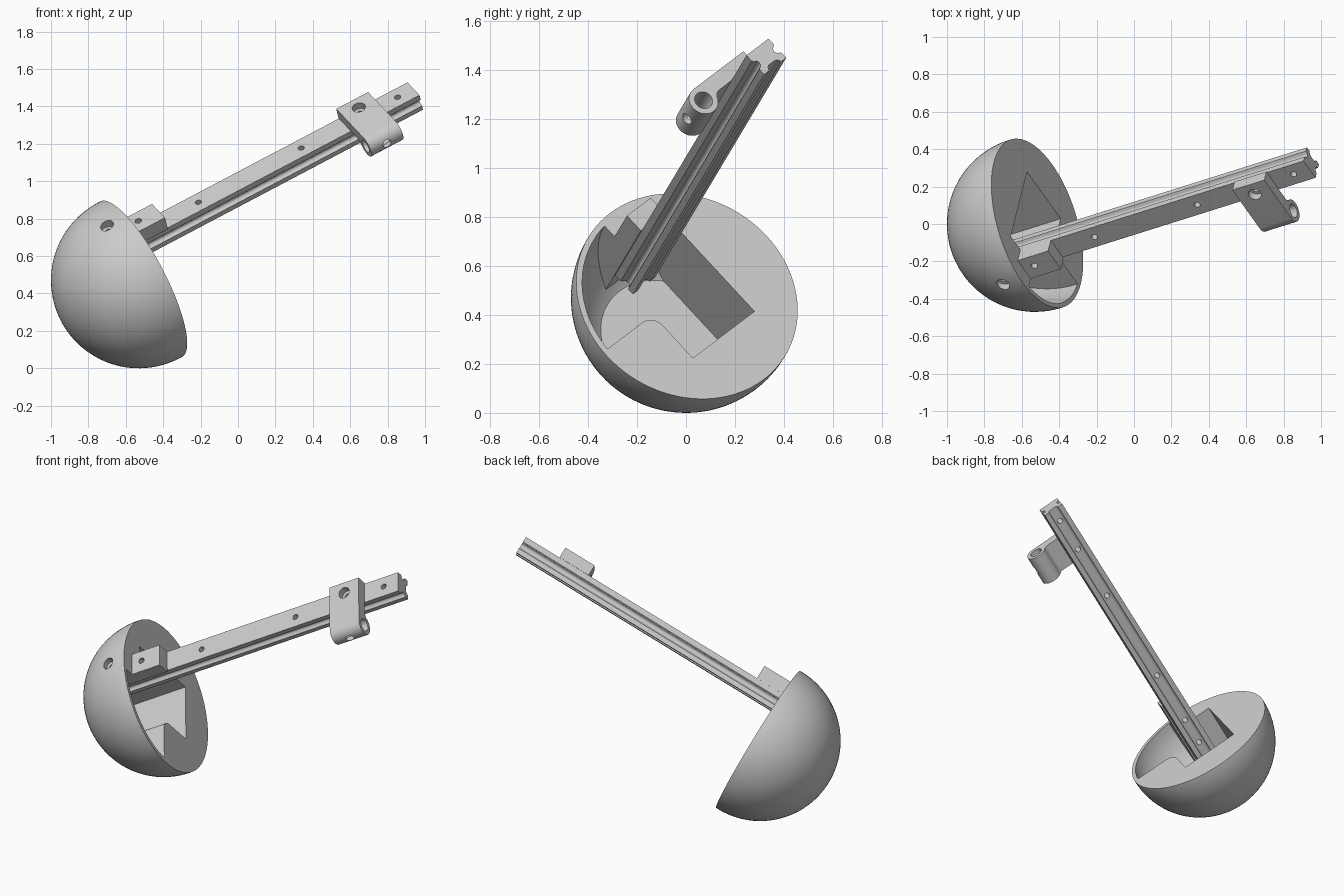
import bpy, bmesh
from math import sin, cos, radians, pi
from mathutils import Matrix, Vector

old = bpy.data.objects.get("Cube")
if old:
    bpy.data.objects.remove(old, do_unlink=True)

grey = bpy.data.materials.new("light grey")
grey.use_nodes = True
grey.diffuse_color = (0.6, 0.6, 0.6, 1)
grey.node_tree.nodes["Principled BSDF"].inputs["Base Color"].default_value = (0.6, 0.6, 0.6, 1)

# Local frame: x along the rail, y across it, z out of its flat top
along = Vector((0.852, 0.268, 0.449)).normalized()
level = Vector((-along.y, along.x, 0)).normalized()
rise = along.cross(level)
tilt = radians(36)
across = cos(tilt) * level + sin(tilt) * rise
out = along.cross(across)
FRAME = Matrix((along, across, out)).transposed().to_4x4()
FRAME.translation = (-0.53, 0, 0.47)

RADIUS, RIM = 0.47, 0.015
RAIL_Y, RAIL_TOP, RAIL_BOTTOM = 0.014, 0.295, 0.187
START, END = -0.21, 1.79
CLIP_X = 1.46
HOLES = (-0.1, 0.08, 0.44, 1.085, CLIP_X, 1.69)


def make(name, bm):
    bmesh.ops.recalc_face_normals(bm, faces=bm.faces)
    mesh = bpy.data.meshes.new(name)
    bm.to_mesh(mesh)
    bm.free()
    obj = bpy.data.objects.new(name, mesh)
    bpy.context.collection.objects.link(obj)
    return obj


def prism(name, outline, x0, x1):
    """Extrude a (y, z) outline along x."""
    bm = bmesh.new()
    face = bm.faces.new([bm.verts.new((x0, y, z)) for y, z in outline])
    ext = bmesh.ops.extrude_face_region(bm, geom=[face])
    verts = [g for g in ext["geom"] if isinstance(g, bmesh.types.BMVert)]
    bmesh.ops.translate(bm, verts=verts, vec=(x1 - x0, 0, 0))
    return make(name, bm)


def ball(name, radius):
    bm = bmesh.new()
    bmesh.ops.create_uvsphere(bm, u_segments=96, v_segments=48, radius=radius,
                              matrix=Matrix.Rotation(pi / 2, 4, 'Y'))
    return make(name, bm)


def rod(p0, p1, radius):
    p0, p1 = Vector(p0), Vector(p1)
    turn = (p1 - p0).to_track_quat('Z', 'Y').to_matrix().to_4x4()
    bm = bmesh.new()
    bmesh.ops.create_cone(bm, cap_ends=True, segments=32, radius1=radius, radius2=radius,
                          depth=(p1 - p0).length,
                          matrix=Matrix.Translation((p0 + p1) / 2) @ turn)
    return make("cutter", bm)


def combine(obj, other, operation='DIFFERENCE'):
    """Apply a boolean and discard the helper."""
    mod = obj.modifiers.new("boolean", 'BOOLEAN')
    mod.operation, mod.solver, mod.object = operation, 'EXACT', other
    bpy.context.view_layer.update()
    graph = bpy.context.evaluated_depsgraph_get()
    mesh = bpy.data.meshes.new_from_object(obj.evaluated_get(graph))
    obj.modifiers.clear()
    obj.data = mesh
    bpy.data.objects.remove(other, do_unlink=True)


def arc(cy, cz, r, a0, a1, n):
    return [(cy + r * cos(radians(a0 + (a1 - a0) * i / n)),
             cz + r * sin(radians(a0 + (a1 - a0) * i / n))) for i in range(n + 1)]


def finish(obj):
    obj.data.materials.clear()
    obj.data.materials.append(grey)
    obj.matrix_world = FRAME
    bpy.ops.object.select_all(action='DESELECT')
    obj.select_set(True)
    bpy.context.view_layer.objects.active = obj
    bpy.ops.object.shade_smooth_by_angle(angle=radians(30))


# Half-sphere base, cut flat at the rim
base = ball("hemisphere_base", RADIUS)
bm = bmesh.new()
bm.from_mesh(base.data)
cut = bmesh.ops.bisect_plane(bm, geom=bm.verts[:] + bm.edges[:] + bm.faces[:],
                             plane_co=(RIM, 0, 0), plane_no=(1, 0, 0), clear_outer=True)
bmesh.ops.contextual_create(
    bm, geom=[g for g in cut["geom_cut"] if isinstance(g, bmesh.types.BMEdge)])
bmesh.ops.recalc_face_normals(bm, faces=bm.faces)
bm.to_mesh(base.data)
bm.free()

# Pocket: stepped outline with one rounded corner, kept inside the shell
outline = [(0.185, -0.22), (-0.178, -0.22)]
outline += arc(-0.238, -0.035, 0.06, 0, 90, 10)
outline += [(-0.6, 0.025), (-0.6, 0.6), (-0.06, 0.6), (-0.06, RAIL_TOP), (0.185, RAIL_TOP)]
pocket = prism("pocket_cutter", outline, -0.36, 0.3)
combine(pocket, ball("pocket_limit", 0.445), 'INTERSECT')
combine(base, pocket)

# Mounting block that clamps the rail to the base
block = prism("mounting_block", [(-0.06, RAIL_TOP), (0.08, RAIL_TOP), (0.08, 0.38), (-0.06, 0.38)],
              -0.02, 0.205)
combine(base, block, 'UNION')
for x in HOLES[:2]:
    combine(base, rod((x, RAIL_Y, 0.27), (x, RAIL_Y, 0.6), 0.018))
combine(base, rod((HOLES[0], RAIL_Y, 0.415), (HOLES[0], RAIL_Y, 0.6), 0.036))
finish(base)

# Rail: flat top, rounded side grooves, channel underneath
half = [(0.065, RAIL_TOP), (0.065, 0.262), (0.058, 0.256)]
half += arc(0.062, 0.238, 0.018, 100, 260, 8)
half += [(0.065, 0.216), (0.065, RAIL_BOTTOM), (0.034, RAIL_BOTTOM)]
half += arc(0.014, RAIL_BOTTOM, 0.02, 0, 90, 5)
section = [(RAIL_Y + y, z) for y, z in half]
section += [(RAIL_Y - y, z) for y, z in reversed(half)]
rail = prism("rail", section, START, END)
for x in HOLES:
    combine(rail, rod((x, RAIL_Y, 0.1), (x, RAIL_Y, 0.4), 0.017))
finish(rail)

# Clip: flat plate flowing into a tube beside the rail
TUBE_Y, TUBE_Z, TUBE_R = -0.21, 0.3, 0.062
profile = [(0.085, RAIL_TOP), (0.085, TUBE_Z + TUBE_R)]
profile += arc(TUBE_Y, TUBE_Z, TUBE_R, 90, 333, 32)
profile += arc(-0.119, 0.255, 0.04, 153, 90, 8)
clip = prism("tube_clip", profile, CLIP_X - 0.1, CLIP_X + 0.1)
combine(clip, rod((CLIP_X - 0.2, TUBE_Y, TUBE_Z), (CLIP_X + 0.2, TUBE_Y, TUBE_Z), 0.038))
combine(clip, rod((CLIP_X, -0.35, TUBE_Z), (CLIP_X, TUBE_Y, TUBE_Z), 0.025))
combine(clip, rod((CLIP_X, RAIL_Y, 0.2), (CLIP_X, RAIL_Y, 0.45), 0.018))
combine(clip, rod((CLIP_X, RAIL_Y, 0.32), (CLIP_X, RAIL_Y, 0.45), 0.036))
finish(clip)
